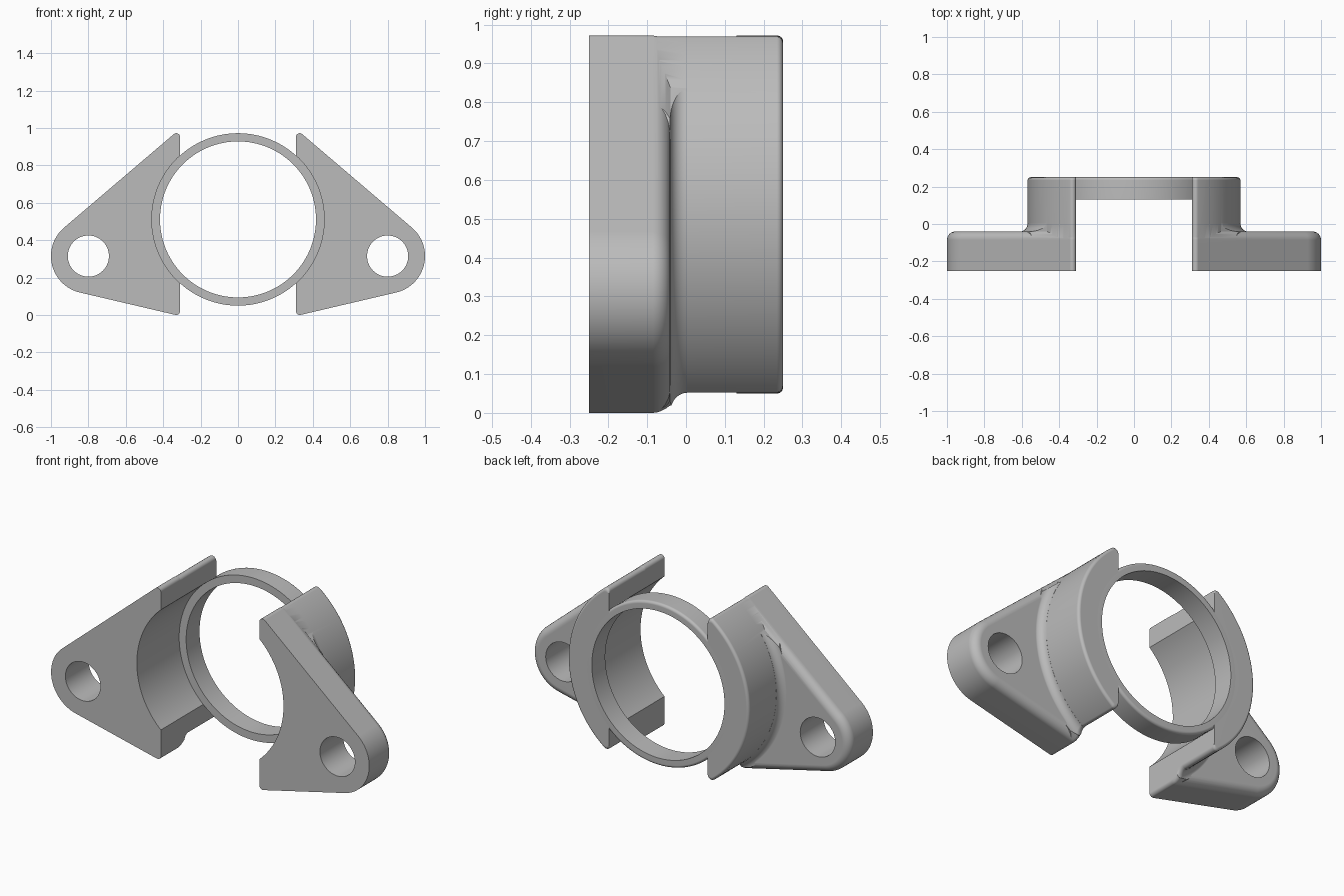
import bpy, bmesh
from math import sin, cos, pi, radians, sqrt, atan2, acos
from mathutils import Vector

cube = bpy.data.objects.get("Cube")
if cube:
    bpy.data.objects.remove(cube, do_unlink=True)

grey = bpy.data.materials.new("plain grey")
grey.use_nodes = True
grey.diffuse_color = (0.5, 0.5, 0.5, 1)
grey.node_tree.nodes["Principled BSDF"].inputs["Base Color"].default_value = (0.5, 0.5, 0.5, 1)

MID_Z = 0.511       # height of the bore axis
BORE = 0.461        # bore radius, also the ring's outer radius
BARREL = 0.569      # outer radius of the side barrels
INNER_X = 0.31      # flat inner side of each flange
TIP = 0.02          # corner rounding radius
LUG = Vector((0.8, 0.315))
LUG_R = 0.2


def make_object(name, bm):
    bmesh.ops.recalc_face_normals(bm, faces=bm.faces)
    mesh = bpy.data.meshes.new(name)
    bm.to_mesh(mesh)
    bm.free()
    mesh.materials.append(grey)
    obj = bpy.data.objects.new(name, mesh)
    bpy.context.collection.objects.link(obj)
    return obj


def loft(name, sections, closed=False):
    """Skin outlines of equal length, each given as (y, [(x, z), ...])."""
    bm = bmesh.new()
    rings = [[bm.verts.new((x, y, z)) for x, z in pts] for y, pts in sections]
    n = len(rings[0])
    pairs = list(zip(rings, rings[1:]))
    if closed:
        pairs.append((rings[-1], rings[0]))
    else:
        bm.faces.new(rings[0])
        bm.faces.new(rings[-1])
    for a, b in pairs:
        for i in range(n):
            j = (i + 1) % n
            bm.faces.new((a[i], a[j], b[j], b[i]))
    return make_object(name, bm)


def arc(cx, cz, r, start, end, steps):
    angles = [start + (end - start) * i / steps for i in range(steps + 1)]
    return [(cx + r * cos(a), cz + r * sin(a)) for a in angles]


def circle(r, x=0, z=MID_Z, n=128):
    return arc(x, z, r, 0, 2 * pi, n)[:-1]


def tangent_angle(corner, side):
    """Direction of the normal of the edge joining a corner and the lug."""
    d = corner - LUG
    return atan2(d.y, d.x) - side * acos((LUG_R - TIP) / d.length)


TOP = Vector((INNER_X + TIP, 0.952))
LOW = Vector((INNER_X + TIP, TIP))
UP_A = tangent_angle(TOP, 1)
LOW_A = tangent_angle(LOW, -1)
if LOW_A > 0:
    LOW_A -= 2 * pi


def flange_outline(inset):
    top_z = TOP.y - inset / sin(UP_A)
    low_z = LOW.y - inset / sin(LOW_A)
    return (arc(TOP.x, top_z, TIP, pi, UP_A, 8)
            + arc(LUG.x, LUG.y, LUG_R - inset, UP_A, LOW_A, 40)
            + arc(LOW.x, low_z, TIP, LOW_A, -pi, 8))


def barrel_outline(r):
    cx = INNER_X + TIP
    dz = sqrt((r - TIP) ** 2 - cx ** 2)
    a = atan2(dz, cx)
    return (arc(cx, MID_Z + dz, TIP, pi, a, 8)
            + arc(0, MID_Z, r, a, -a, 48)
            + arc(cx, MID_Z - dz, TIP, -a, -pi, 8))


def rounded(y, r, steps=6):
    """(y, inset) pairs for a rounded edge ending at y."""
    turns = [pi / 2 * i / steps for i in range(steps + 1)]
    return [(y - r + r * sin(t), r - r * cos(t)) for t in turns]


def boolean(target, tool, operation):
    mod = target.modifiers.new(operation, "BOOLEAN")
    mod.object, mod.operation, mod.solver = tool, operation, "EXACT"
    bpy.context.view_layer.update()
    graph = bpy.context.evaluated_depsgraph_get()
    mesh = bpy.data.meshes.new_from_object(target.evaluated_get(graph))
    target.modifiers.clear()
    target.data = mesh
    bpy.data.objects.remove(tool, do_unlink=True)


# Flange plate with a rounded back edge
flanges = loft("side_flanges", [(-0.25, flange_outline(0))]
               + [(y, flange_outline(d)) for y, d in rounded(-0.04, 0.045)])

# Barrel wall behind the flange
barrel = loft("barrel", [(-0.15, barrel_outline(BARREL - 0.001)), (0, barrel_outline(BARREL))]
              + [(y, barrel_outline(BARREL - d)) for y, d in rounded(0.25, 0.016, 4)])

# Cove blending barrel into flange, kept within the flange outline
cove_r = 0.043
turns = [pi / 2 * i / 8 for i in range(9)]
cove = loft("cove", [(-0.1, barrel_outline(BARREL + cove_r))]
            + [(0.002 - cove_r * cos(t), barrel_outline(BARREL + cove_r * (1 - sin(t)) + 0.0005))
               for t in turns])
limit = loft("cove_limit", [(y, flange_outline(d)) for y, d in
                            ((-0.2, 0.001), (-0.08, 0.001), (-0.066, 0.004),
                             (-0.053, 0.01), (-0.04, 0.019), (0.1, 0.02))])
boolean(cove, limit, "INTERSECT")
boolean(flanges, barrel, "UNION")
boolean(flanges, cove, "UNION")

# Stepped bore and screw hole
bore = loft("bore_cutter", [(-0.4, circle(BORE)), (0.14, circle(BORE)),
                            (0.14, circle(BORE - 0.015)), (0.4, circle(BORE - 0.015))])
boolean(flanges, bore, "DIFFERENCE")
hole = loft("hole_cutter", [(y, circle(0.11, LUG.x, LUG.y, 64)) for y in (-0.4, 0.4)])
boolean(flanges, hole, "DIFFERENCE")
flanges.modifiers.new("both sides", "MIRROR").use_mirror_merge = False

# Thin ring joining both sides at the back
ring = loft("bore_ring", [(0.13, circle(0.417)), (0.13, circle(BORE))]
            + [(y, circle(BORE - d)) for y, d in rounded(0.25, 0.015, 4)]
            + [(0.25, circle(0.417))], closed=True)

# Smooth shading with crisp flat faces
for obj in (flanges, ring):
    bpy.ops.object.select_all(action="DESELECT")
    obj.select_set(True)
    bpy.context.view_layer.objects.active = obj
    bpy.ops.object.shade_smooth_by_angle(angle=radians(30))
    obj.modifiers.new("flat faces", "WEIGHTED_NORMAL").keep_sharp = True
